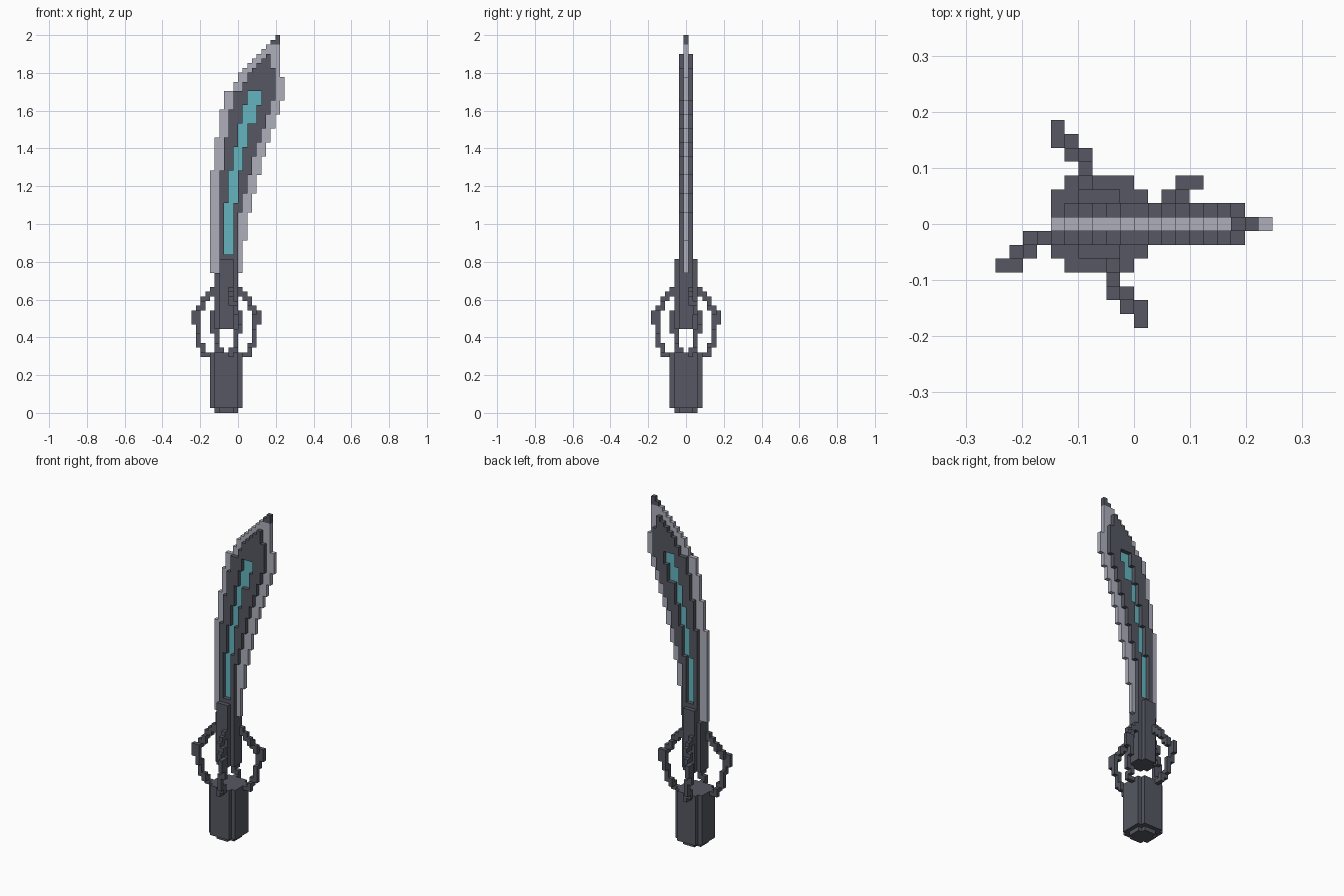
import bpy
import bmesh
import math
from itertools import product
from mathutils import Vector

V = 2 / 81        # size of one block
CX = 7            # column of the handle axis

if "Cube" in bpy.data.objects:
    bpy.data.objects.remove(bpy.data.objects["Cube"], do_unlink=True)


def material(name, rgb):
    m = bpy.data.materials.new(name)
    m.use_nodes = True
    m.diffuse_color = (*rgb, 1)
    m.node_tree.nodes["Principled BSDF"].inputs["Base Color"].default_value = (*rgb, 1)
    return m


dark = material("dark_steel", (0.092, 0.097, 0.122))
silver = material("silver_edge", (0.42, 0.43, 0.50))
teal = material("teal_core", (0.13, 0.46, 0.52))


def blocks(name, cells, mat):
    """Skin a set of unit cells (column, depth, level) with outer faces only."""
    bm = bmesh.new()
    verts = {}

    def corner(p):
        key = tuple(round(c * 2) for c in p)
        if key not in verts:
            verts[key] = bm.verts.new(((p[0] - 9.5) * V, p[1] * V, (p[2] + 0.5) * V))
        return verts[key]

    for cell in cells:
        for axis, sign in product(range(3), (-1, 1)):
            n = Vector((0, 0, 0))
            n[axis] = sign
            if tuple(int(c + d) for c, d in zip(cell, n)) in cells:
                continue
            u = Vector((0, 0, 0))
            u[(axis + 1) % 3] = 1
            w = n.cross(u)
            mid = Vector(cell) + n / 2
            quad = [mid + (s * u + t * w) / 2 for s, t in ((-1, -1), (1, -1), (1, 1), (-1, 1))]
            bm.faces.new([corner(p) for p in quad])
    bmesh.ops.dissolve_limit(bm, angle_limit=math.radians(1), verts=bm.verts, edges=bm.edges)
    me = bpy.data.meshes.new(name)
    bm.to_mesh(me)
    bm.free()
    me.materials.append(mat)
    ob = bpy.data.objects.new(name, me)
    bpy.context.collection.objects.link(ob)
    return ob


def step(table, k):
    """Value of a stepped edge at level k."""
    return [v for start, v in table if start <= k][-1]


def disc(rx, ry, cut, levels):
    """Stack of trimmed square layers round the handle axis."""
    return {(CX + a, b, k) for a in range(-rx, rx + 1) for b in range(-ry, ry + 1)
            for k in levels if abs(a) + abs(b) <= cut}


# Stepped blade outline: (first level, column)
left_edge = [(30, 4), (52, 5), (59, 6), (65, 7), (69, 9), (71, 10), (73, 11)] + \
            [(k, k - 62) for k in range(74, 79)]
right_edge = [(30, 11), (37, 12), (43, 13), (47, 14), (51, 15), (55, 16),
              (58, 17), (61, 18), (64, 19), (67, 20), (72, 19)]
core_left = [(34, 7), (45, 8), (52, 9), (57, 10), (62, 11), (66, 12)]
core_width = [(34, 2), (62, 3)]

# Glowing core sunk between the dark cheeks
core = {(i, 0, k) for k in range(34, 69)
        for i in range(step(core_left, k), step(core_left, k) + step(core_width, k))}

# Thin cutting edge
edge = {(i, 0, k) for k in range(30, 79)
        for i in range(step(left_edge, k), step(right_edge, k))} - core

# Dark cheeks on both faces, open over the core
cheeks = {(i, b, k) for k in range(30, 77) for b in (-1, 1)
          for i in range(step(left_edge, k) + 2,
                         max(10, step(right_edge, k) - (2 if k < 67 or k > 73 else 1 + (k < 72))))
          if (i, 0, k) not in core}

blocks("blade_core", core, teal)
blocks("blade_edge", edge, silver)
blocks("blade_cheeks", cheeks, dark)
blocks("blade_tip", {(17, 0, 79), (18, 0, 79), (18, 0, 80)}, dark)

# Handle: floating grip and pommel
blocks("grip", disc(2, 2, 3, range(18, 30)) | disc(1, 2, 3, range(30, 33)), dark)
blocks("pommel", disc(3, 3, 5, range(1, 13)) | disc(2, 2, 3, range(1)), dark)

# Swirling guard arm: (radius, sideways shift, first level, last level)
arm_path = [(3, -1, 25, 26), (4, -1, 24, 25), (5, -1, 23, 24), (5, -2, 22, 23),
            (6, -2, 21, 22), (6, -3, 20, 21), (7, -3, 19, 21), (6, -3, 17, 19),
            (6, -2, 14, 17), (5, -2, 13, 14), (5, -1, 12, 13), (4, -1, 12, 12),
            (3, -1, 11, 12)]
names = ("right", "front", "left", "back")
for turn, side in enumerate(names):
    cells = set()
    for r, shift, k0, k1 in arm_path:
        a, b = -r, shift
        for _ in range(turn):
            a, b = -b, a
        cells |= {(CX + a, b, k) for k in range(k0, k1 + 1)}
    blocks("guard_arm_" + side, cells, dark)
